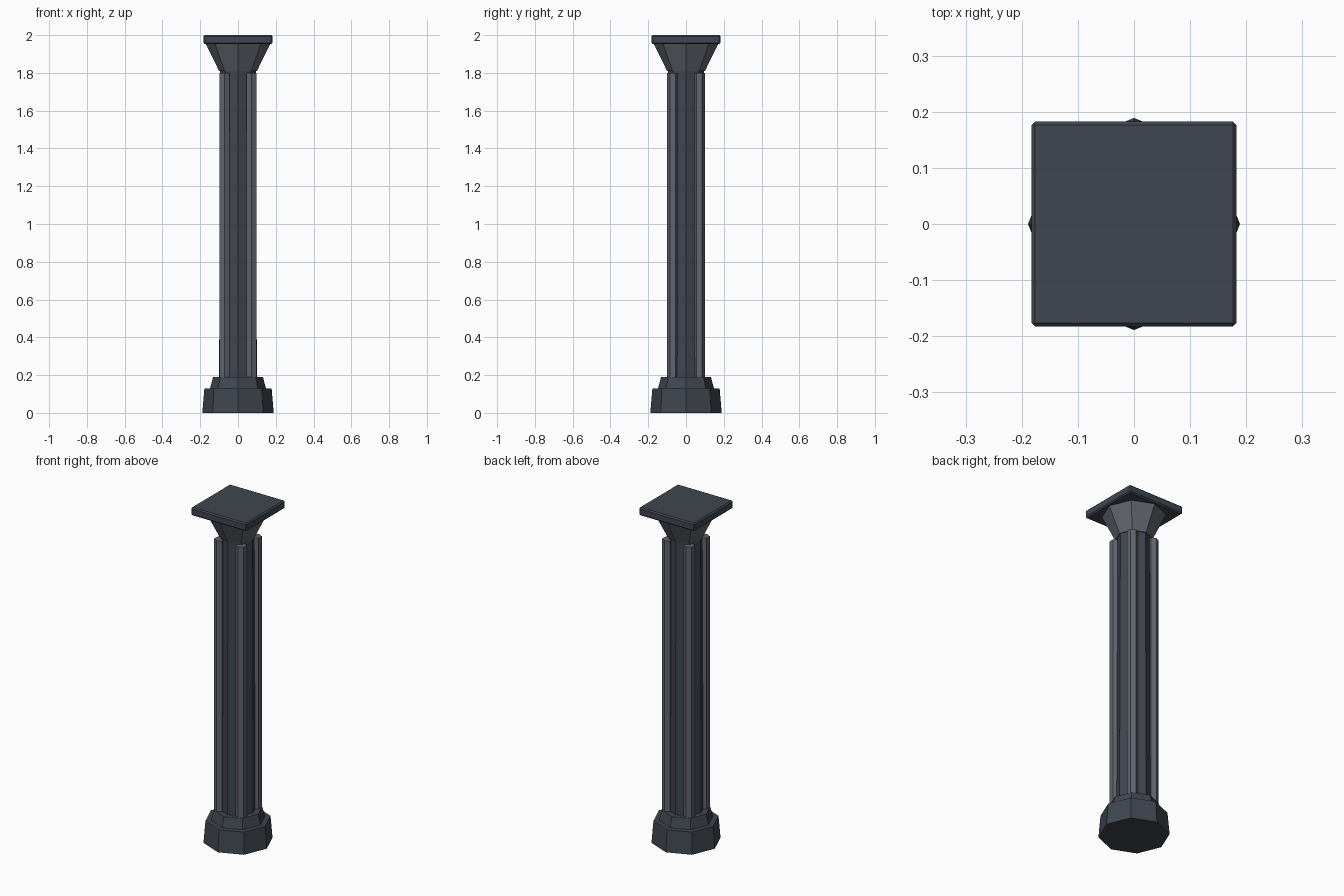
import bpy, math

if "Cube" in bpy.data.objects:
    bpy.data.objects.remove(bpy.data.objects["Cube"])


def material(name, rgb):
    m = bpy.data.materials.new(name)
    m.diffuse_color = (*rgb, 1)
    m.use_nodes = True
    m.node_tree.nodes["Principled BSDF"].inputs["Base Color"].default_value = m.diffuse_color
    return m


slate = material("dark_slate", (0.051, 0.061, 0.080))
stone = material("grey_stone", (0.122, 0.130, 0.156))


def prism(name, sides, r1, r2, z1, z2, mat, x=0, y=0):
    """Tapered upright prism with a corner pointing along +y."""
    bpy.ops.mesh.primitive_cone_add(vertices=sides, radius1=r1, radius2=r2,
                                    depth=z2 - z1, location=(x, y, (z1 + z2) / 2))
    ob = bpy.context.object
    ob.name = name
    ob.data.materials.append(mat)
    return ob


# Stepped octagonal foot
prism("base_lower", 8, 0.189, 0.178, 0, 0.13, slate)
prism("base_upper", 8, 0.148, 0.132, 0.13, 0.19, slate)

# Tapered octagonal core of the shaft
prism("shaft_core", 8, 0.10, 0.094, 0.19, 1.82, slate)

# Four hexagonal ribs on the diagonals
for i in range(4):
    a = math.radians(45 + 90 * i)
    prism(f"shaft_rib_{i + 1}", 6, 0.03, 0.03, 0.18, 1.80, stone,
          0.1 * math.cos(a), 0.1 * math.sin(a))

# Flared octagonal capital
prism("capital", 8, 0.10, 0.172, 1.81, 1.955, stone)

# Square top slab with chamfered edges
bpy.ops.mesh.primitive_cube_add(size=1, location=(0, 0, 1.976))
slab = bpy.context.object
slab.name = "top_slab"
slab.dimensions = (0.366, 0.366, 0.048)
bpy.ops.object.transform_apply(location=False, rotation=False, scale=True)
slab.data.materials.append(slate)
bevel = slab.modifiers.new("chamfer", 'BEVEL')
bevel.width = 0.007
bevel.segments = 1
